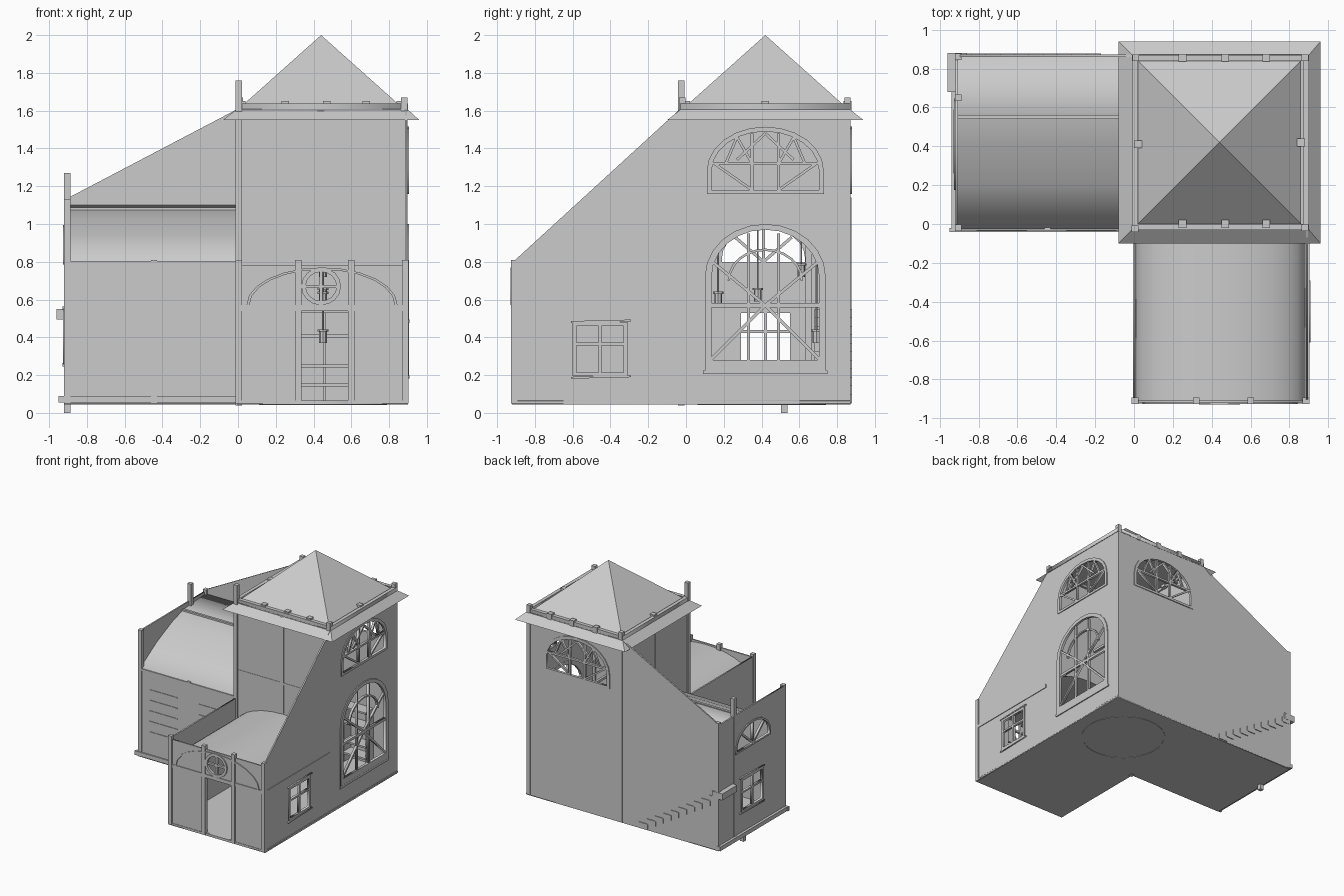
import bpy, math
from mathutils import Matrix, Vector

# plane "y": 2D (x, z) at a given y; plane "x": 2D (y, z) at a given x; plane "z": 2D (x, y)
FRAMES = {"y": ((1, 0, 0), (0, 0, 1), (0, -1, 0)),
          "x": ((0, 1, 0), (0, 0, 1), (1, 0, 0)),
          "z": ((1, 0, 0), (0, 1, 0), (0, 0, 1))}


def frame(plane, off):
    a, b, n = (Vector(v) for v in FRAMES[plane])
    m = Matrix((a, b, n)).transposed().to_4x4()
    m.translation = n * (-off if plane == "y" else off)
    return m


def panel(name, plane, off, loops, t=0.012):
    """Flat sheet from an outline plus hole outlines."""
    cu = bpy.data.curves.new(name, "CURVE")
    cu.dimensions, cu.fill_mode, cu.extrude = "2D", "BOTH", t / 2
    for pts in loops:
        s = cu.splines.new("POLY")
        s.points.add(len(pts) - 1)
        for p, (u, v) in zip(s.points, pts):
            p.co = (u, v, 0, 1)
        s.use_cyclic_u = True
    tmp = bpy.data.objects.new(name + "_tmp", cu)
    bpy.context.collection.objects.link(tmp)
    dg = bpy.context.evaluated_depsgraph_get()
    me = bpy.data.meshes.new_from_object(tmp.evaluated_get(dg))
    bpy.data.objects.remove(tmp)
    me.transform(frame(plane, off))
    ob = bpy.data.objects.new(name, me)
    bpy.context.collection.objects.link(ob)
    return ob


def mesh(name, verts, faces):
    me = bpy.data.meshes.new(name)
    me.from_pydata(verts, [], faces)
    ob = bpy.data.objects.new(name, me)
    bpy.context.collection.objects.link(ob)
    return ob


def box(name, x0, x1, y0, y1, z0, z1):
    v = [(x, y, z) for x in (x0, x1) for y in (y0, y1) for z in (z0, z1)]
    return mesh(name, v, [(0, 1, 3, 2), (4, 6, 7, 5), (0, 4, 5, 1), (2, 3, 7, 6), (0, 2, 6, 4), (1, 5, 7, 3)])


def bar(name, plane, off, p, q, w=0.016, t=0.02):
    p, q = Vector(p), Vector(q)
    d = (q - p).normalized() * w / 2
    n = Vector((-d.y, d.x))
    panel(name, plane, off, [[p + n, q + n, q - n, p - n]], t)


def rect(a0, a1, b0, b1):
    return [(a0, b0), (a1, b0), (a1, b1), (a0, b1)]


def arc(c, b, rx, rz, a0=0, a1=180, n=12):
    return [(c + rx * math.cos(math.radians(a0 + (a1 - a0) * i / n)),
             b + rz * math.sin(math.radians(a0 + (a1 - a0) * i / n))) for i in range(n + 1)]


def arched(c, b, spring, rx, rz):
    return [(c - rx, b), (c + rx, b)] + arc(c, spring, rx, rz)


# floor slab with circular rug line below
panel("floor", "z", 0.055, [[(-0.92, -0.03), (-0.005, -0.03), (-0.005, -0.92), (0.9, -0.92), (0.9, 0.87), (-0.92, 0.87)]], 0.02)
panel("floor_ring", "z", 0.045, [arc(0.45, 0.4, 0.34, 0.34, 0, 350, 35), arc(0.45, 0.4, 0.33, 0.33, 0, 350, 35)], 0.006)

# window outlines
big = arched(0.42, 0.21, 0.72, 0.32, 0.28)
big_in = arched(0.42, 0.28, 0.72, 0.285, 0.25)
upper = arched(0.42, 1.16, 1.28, 0.31, 0.235)
upper_in = arched(0.42, 1.18, 1.28, 0.285, 0.21)
side_win = rect(-0.59, -0.32, 0.2, 0.47)
end_win = rect(0.28, 0.56, 0.27, 0.54)
end_arch = arched(0.41, 0.8, 0.82, 0.22, 0.16)
oculus = arc(0.44, 0.67, 0.095, 0.09, 0, 337.5, 15)
door = rect(0.33, 0.59, 0.065, 0.54)

# outer walls
panel("right_wall", "x", 0.89, [[(-0.915, 0.05), (0.87, 0.05), (0.87, 1.61), (-0.03, 1.61), (-0.915, 0.8)], big_in, upper_in, side_win])
panel("back_wall", "y", 0.865, [[(-0.915, 0.05), (0.89, 0.05), (0.89, 1.61), (0, 1.61), (-0.915, 1.13)], upper_in])
panel("left_end_wall", "x", -0.912, [rect(-0.03, 0.87, 0.05, 1.12), end_win, end_arch])
panel("left_wing_front_wall", "y", -0.025, [rect(-0.915, 0, 0.05, 0.8)])
panel("front_wall", "y", -0.912, [rect(0, 0.89, 0.05, 0.78), door, oculus])
panel("front_wing_left_wall", "x", 0, [rect(-0.915, -0.03, 0.05, 0.79)])
panel("tower_front_wall", "y", -0.025, [[(0, 0.56), (0, 1.61), (0.89, 1.61), (0.89, 0.56)] + arc(0.445, 0.56, 0.42, 0.19)])
panel("tower_left_wall", "x", 0, [[(-0.03, 0.8), (0.2, 0.94), (0.4, 1.03), (0.56, 1.08), (0.87, 1.1), (0.87, 1.61), (-0.03, 1.61)]])

# curved wing roofs
outer = arc(0.445, 0.565, 0.44, 0.205, n=14)
inner = arc(0.445, 0.56, 0.43, 0.193, n=14)
panel("front_wing_roof", "y", -0.47, [outer + inner[::-1]], 0.88)
prof = [(-0.03, 0.8), (0.2, 0.94), (0.4, 1.03), (0.56, 1.08), (0.865, 1.1)]
panel("left_wing_roof", "x", -0.457, [prof + [(a, b - 0.012) for a, b in prof[::-1]]], 0.9)

# tower roof: pyramid, skirt eave and parapet trim
c = [(0.02, 0), (0.86, 0), (0.86, 0.84), (0.02, 0.84)]
mesh("pyramid_roof", [(x, y, 1.625) for x, y in c] + [(0.44, 0.42, 2.0)], [(0, 1, 4), (1, 2, 4), (2, 3, 4), (3, 0, 4), (3, 2, 1, 0)])
o = [(-0.08, -0.1), (0.96, -0.1), (0.96, 0.94), (-0.08, 0.94)]
i_ = [(-0.01, -0.03), (0.9, -0.03), (0.9, 0.87), (-0.01, 0.87)]
mesh("eave_skirt", [(x, y, 1.55) for x, y in o] + [(x, y, 1.605) for x, y in i_],
     [(k, (k + 1) % 4, 4 + (k + 1) % 4, 4 + k) for k in range(4)])
panel("parapet_trim", "z", 1.62, [i_, [(0.02, 0), (0.87, 0), (0.87, 0.84), (0.02, 0.84)]], 0.035)
for k, (x, y) in enumerate([(0.25, 0.855), (0.47, 0.855), (0.68, 0.855), (0.25, 0), (0.47, 0), (0.68, 0), (0.02, 0.41), (0.86, 0.42)]):
    box(f"parapet_block_{k}", x - 0.02, x + 0.02, y - 0.02, y + 0.02, 1.6, 1.65)

# posts (x, y, bottom, top)
posts = [(0.005, -0.025, 0.04, 1.76), (0.88, -0.02, 0.05, 1.67), (0.88, 0.855, 0.05, 1.67), (0.01, 0.855, 0.05, 1.67),
         (-0.905, -0.02, 0.05, 1.13), (-0.905, 0.65, 0.08, 1.27), (-0.905, 0.86, 0.05, 1.14), (-0.905, 0.52, 0, 0.06),
         (0.005, -0.91, 0.05, 0.81), (0.32, -0.91, 0.05, 0.81), (0.6, -0.91, 0.05, 0.81), (0.885, -0.91, 0.05, 0.81)]
for k, (x, y, z0, z1) in enumerate(posts):
    box(f"post_{k}", x - 0.017, x + 0.017, y - 0.017, y + 0.017, z0, z1)
box("left_wing_mid_post", -0.46, -0.43, -0.036, -0.018, 0.05, 0.81)
box("tower_front_strip", 0.42, 0.455, -0.037, -0.02, 0.78, 1.6)
box("tower_left_strip", -0.012, 0, 0.4, 0.43, 1.05, 1.6)

# beams and base boards
for k, b in enumerate([(-0.95, 0.01, -0.042, -0.02, 0.055, 0.09), (-0.94, -0.905, -0.04, 0.88, 0.055, 0.09),
                       (0.0, 0.9, -0.925, -0.905, 0.54, 0.57), (0.885, 0.902, -0.92, -0.04, 0.54, 0.57),
                       (-0.91, 0, -0.034, -0.02, 0.785, 0.803), (0.89, 0.902, -0.92, 0.87, 0.05, 0.062),
                       (-0.91, 0, 0.54, 0.56, 1.07, 1.088), (0, 0.33, -0.922, -0.905, 0.05, 0.065),
                       (0.59, 0.9, -0.922, -0.905, 0.05, 0.065), (0, 0.89, -0.034, -0.02, 1.02, 1.04)]):
    box(f"beam_{k}", *b)
panel("front_arch_trim", "y", -0.92, [arc(0.445, 0.57, 0.4, 0.2) + arc(0.445, 0.57, 0.385, 0.188)[::-1]], 0.012)
for k in range(5):
    for x in (-0.68, -0.22):
        box("front_wall_louvre", x - 0.13, x + 0.13, -0.036, -0.025, 0.28 + k * 0.09, 0.286 + k * 0.09)

# large arched window
panel("big_window_frame", "x", 0.893, [big, big_in], 0.022)
hub = (0.42, 0.57)
for q in [(0.13, 0.28), (0.71, 0.28), (0.14, 0.8), (0.7, 0.8)]:
    bar("big_window_ray", "x", 0.89, hub, q)
bar("big_window_rail", "x", 0.89, (0.13, 0.57), (0.71, 0.57), 0.022)
for y in (0.33, 0.49):
    bar("big_window_mullion", "x", 0.89, (y, 0.28), (y, 0.95))
panel("big_window_inner_arch", "x", 0.89, [arc(0.42, 0.7, 0.2, 0.17) + arc(0.42, 0.7, 0.187, 0.157)[::-1]], 0.02)
box("big_window_sill", 0.88, 0.905, 0.09, 0.75, 0.205, 0.225)

# upper fan windows on the right and back
for plane, off in (("x", 0.893), ("y", 0.868)):
    panel("fan_window_frame", plane, off, [upper, upper_in], 0.022)
    bar("fan_rail", plane, off, (0.13, 1.32), (0.71, 1.32))
    for a in (0.35, 0.49):
        bar("fan_mullion", plane, off, (a, 1.18), (a, 1.48))
    for s in (-1, 1):
        for p, q in [((0.07, 1.32), (0.15, 1.46)), ((0.21, 1.32), (0.15, 1.46)), ((0.07, 1.18), (0.27, 1.32)), ((0.0, 1.48), (0.15, 1.34))]:
            bar("fan_ray", plane, off, (0.42 + s * p[0], p[1]), (0.42 + s * q[0], q[1]), 0.014)

# small cross-barred windows
for name, off, r in (("side_window", 0.893, (-0.6, -0.31, 0.195, 0.48)), ("end_window", -0.915, (0.27, 0.57, 0.26, 0.55))):
    a0, a1, b0, b1 = r
    panel(name + "_frame", "x", off, [rect(*r), rect(a0 + 0.02, a1 - 0.02, b0 + 0.02, b1 - 0.02)], 0.022)
    bar(name + "_upright", "x", off, ((a0 + a1) / 2, b0), ((a0 + a1) / 2, b1))
    bar(name + "_crossbar", "x", off, (a0, b0 + 0.17), (a1, b0 + 0.17))
    for z in (b0 - 0.006, b1 + 0.004):
        bar(name + "_ledge", "x", off, (a0 - 0.01, z - 0.003), (a1 + 0.02, z + 0.005), 0.01, 0.03)
panel("end_arch_frame", "x", -0.915, [arched(0.41, 0.785, 0.82, 0.235, 0.175), end_arch], 0.022)
for q in [(0.41, 0.98), (0.26, 0.93), (0.56, 0.93)]:
    bar("end_arch_ray", "x", -0.915, (0.41, 0.8), q)
panel("oculus_frame", "y", -0.918, [arc(0.44, 0.67, 0.105, 0.1, 0, 337.5, 15), arc(0.44, 0.67, 0.082, 0.077, 0, 337.5, 15)], 0.022)
bar("oculus_upright", "y", -0.915, (0.44, 0.59), (0.44, 0.75))
bar("oculus_crossbar", "y", -0.915, (0.35, 0.67), (0.53, 0.67))

# inner stair along the back of the left wing, with landing
for k in range(10):
    x = -0.17 - k * 0.074
    box(f"stair_step_{k}", x - 0.08, x, 0.68, 0.878, 0.055 + k * 0.045, 0.1 + k * 0.045)
box("stair_landing", -0.96, -0.86, 0.68, 0.88, 0.495, 0.55)

# shelf against the tower's back wall
for z in (0.14, 0.24, 0.4, 0.53):
    box("shelf_board", 0.22, 0.68, 0.75, 0.862, z, z + 0.015)
for x in (0.22, 0.45, 0.665):
    box("shelf_upright", x, x + 0.015, 0.77, 0.862, 0.065, 0.54)

# hanging lanterns on a beam
box("lantern_beam", 0.44, 0.46, 0.03, 0.86, 1.0, 1.02)
for y, z in [(0.17, 0.6), (0.38, 0.62), (0.61, 0.75), (0.69, 0.4)]:
    for part, r, h, dz in (("body", 0.02, 0.06, 0), ("cap", 0.028, 0.012, 0.036), ("chain", 0.005, 0.98 - z, 0.5 - z / 2 + 0.02)):
        bpy.ops.mesh.primitive_cylinder_add(vertices=8, radius=r, depth=h, location=(0.45, y, z + dz))
        bpy.context.object.name = "lantern_" + part
